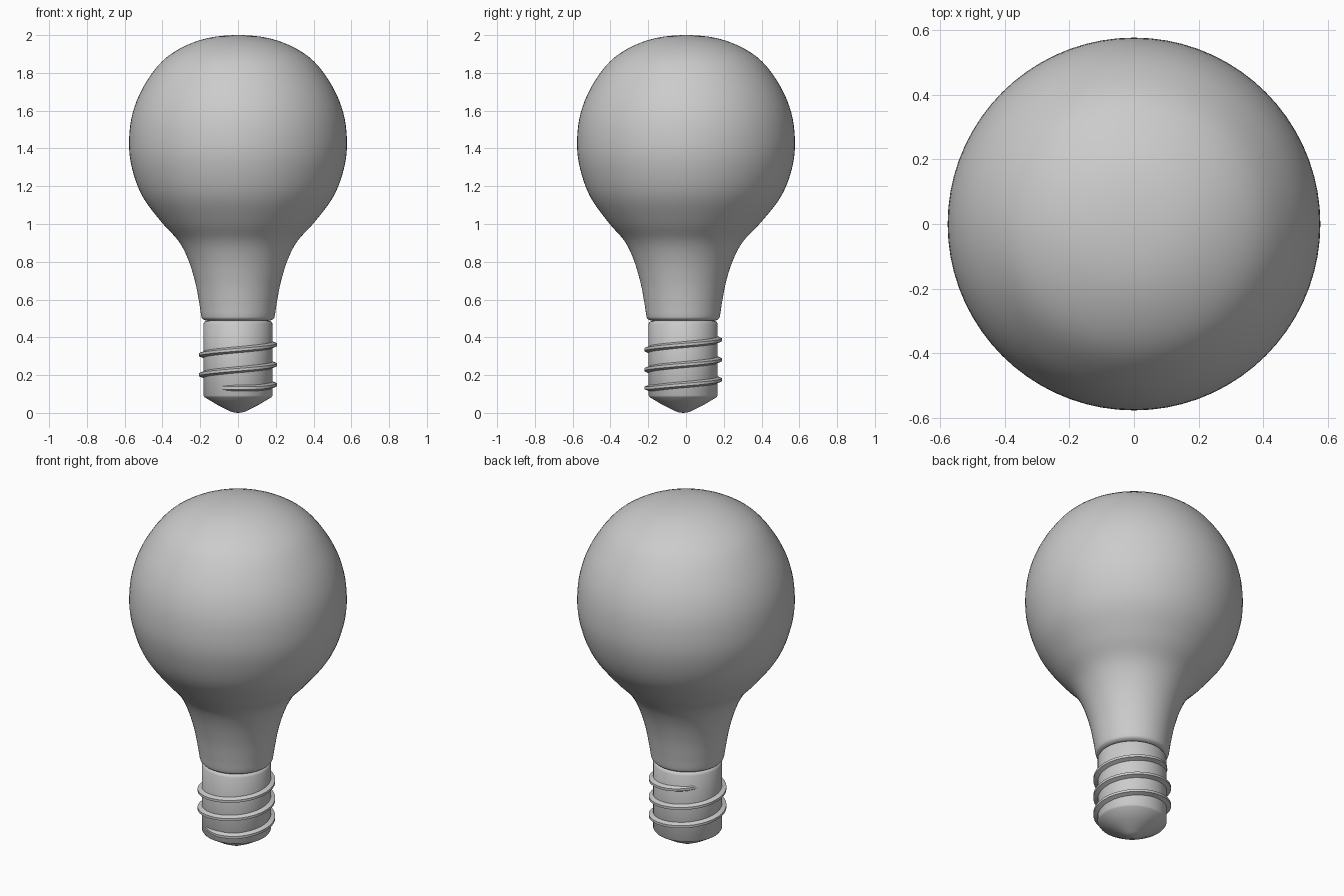
import bpy, bmesh, math

if "Cube" in bpy.data.objects:
    bpy.data.objects.remove(bpy.data.objects["Cube"])


def finish(bm, name, angle):
    bmesh.ops.remove_doubles(bm, verts=bm.verts, dist=1e-5)
    bmesh.ops.recalc_face_normals(bm, faces=bm.faces)
    mesh = bpy.data.meshes.new(name)
    bm.to_mesh(mesh)
    bm.free()
    ob = bpy.data.objects.new(name, mesh)
    bpy.context.collection.objects.link(ob)
    bpy.ops.object.select_all(action='DESELECT')
    ob.select_set(True)
    bpy.context.view_layer.objects.active = ob
    bpy.ops.object.shade_smooth_by_angle(angle=math.radians(angle))
    return ob


def smooth_profile(pts, steps):
    # Catmull-Rom curve through the points
    ext = [(-pts[1][0], pts[1][1])] + pts + [pts[-1]]
    out = []
    for i in range(1, len(ext) - 2):
        a, b, c, d = ext[i - 1:i + 3]
        for s in range(steps):
            t = s / steps
            out.append(tuple(0.5 * (2 * b[k] + (c[k] - a[k]) * t
                       + (2 * a[k] - 5 * b[k] + 4 * c[k] - d[k]) * t * t
                       + (3 * b[k] - a[k] - 3 * c[k] + d[k]) * t ** 3) for k in (0, 1)))
    return out + [pts[-1]]


def lathe(name, profile, segs, shift, angle):
    bm = bmesh.new()
    rings = [[bm.verts.new((r * math.cos(2 * math.pi * i / segs),
                            r * math.sin(2 * math.pi * i / segs) + shift(z), z))
              for i in range(segs)] for r, z in profile]
    for lo, hi in zip(rings, rings[1:]):
        for i in range(segs):
            j = (i + 1) % segs
            bm.faces.new((lo[i], lo[j], hi[j], hi[i]))
    return finish(bm, name, angle)


OFF = -0.015  # the screw base sits slightly forward of the globe


def neck_shift(z):
    t = min(max((1.3 - z) / 0.6, 0), 1)
    return OFF * t * t * (3 - 2 * t)


# Glass globe with tapering neck and rolled lower lip
globe = smooth_profile([(0, 2.0), (0.2, 1.974), (0.375, 1.885), (0.49, 1.745), (0.557, 1.59),
                        (0.577, 1.43), (0.56, 1.29), (0.505, 1.145), (0.405, 1.01),
                        (0.315, 0.91), (0.263, 0.81), (0.226, 0.69), (0.205, 0.58),
                        (0.195, 0.515), (0.188, 0.498), (0.175, 0.49)], 5)
lathe("glass_globe", globe + [(0.14, 0.488), (0, 0.488)], 72, neck_shift, 50)

# Screw base with pointed contact
base = [(0, 0.49), (0.16, 0.49), (0.176, 0.483), (0.183, 0.472), (0.183, 0.092), (0.177, 0.083),
        (0.11, 0.043), (0.04, 0.008), (0.02, 0.002), (0, 0)]
lathe("screw_base", base, 48, lambda z: OFF, 35)

# Helical thread, fading into the base at both ends
bm = bmesh.new()
start, end, n = -495, 525, 102
rings = []
for k in range(n + 1):
    deg = start + (end - start) * k / n
    a = math.radians(deg)
    fade = min(1, k / 5, (n - k) / 7)
    z = max(0.255 + 0.106 * deg / 360, 0.132)
    tip = 0.172 + 0.034 * fade
    section = [(0.172, -0.021), (tip, -0.007), (tip, 0.007), (0.172, 0.021)]
    rings.append([bm.verts.new((r * math.cos(a), r * math.sin(a) + OFF, z + dz))
                  for r, dz in section])
for p, q in zip(rings, rings[1:]):
    for i in range(4):
        j = (i + 1) % 4
        bm.faces.new((p[i], p[j], q[j], q[i]))
finish(bm, "screw_thread", 35)
